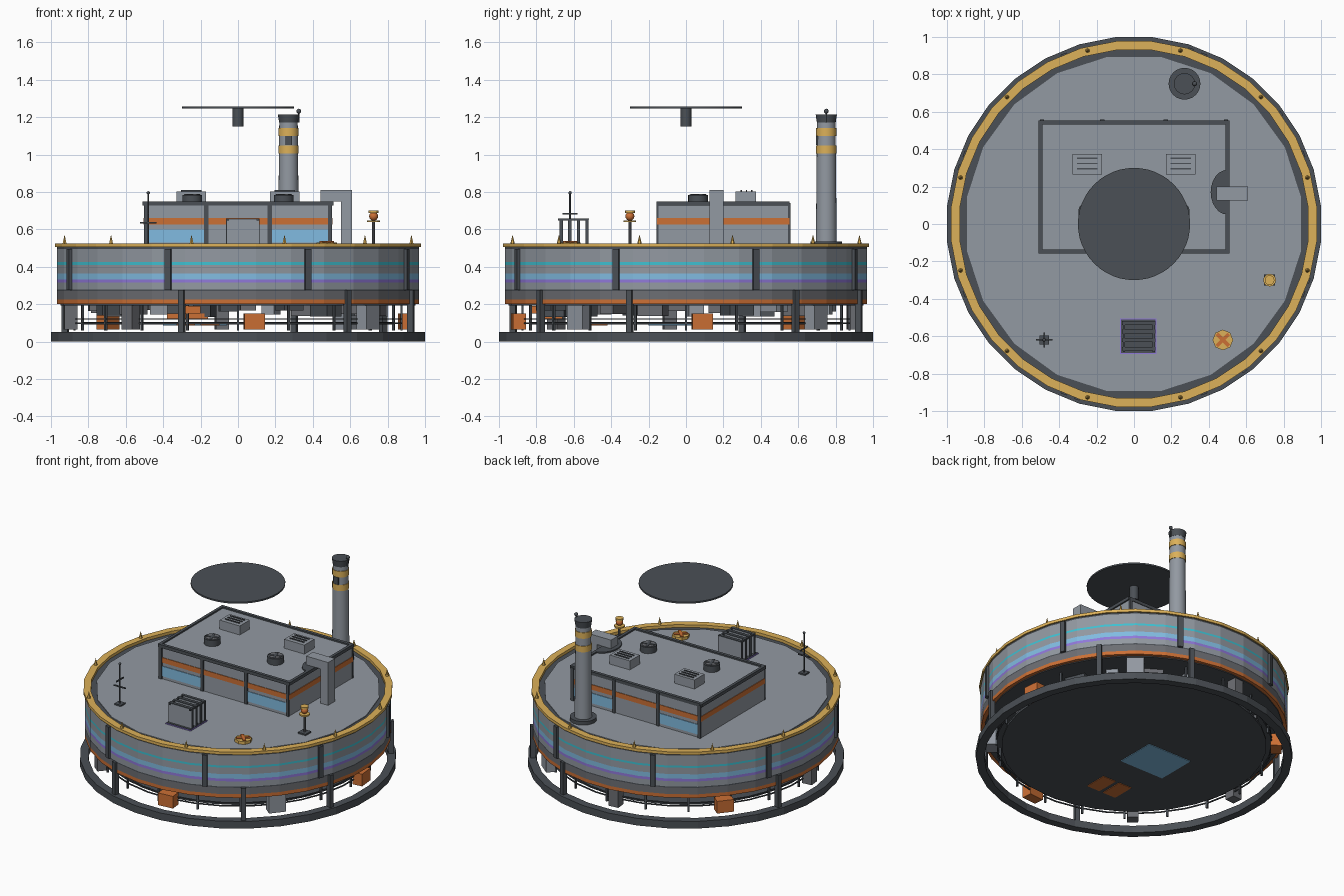
import bpy, bmesh, math, random
from mathutils import Matrix, Vector

if "Cube" in bpy.data.objects:
    bpy.data.objects.remove(bpy.data.objects["Cube"])
random.seed(4)


def material(name, rgb):
    m = bpy.data.materials.new(name)
    m.use_nodes = True
    m.diffuse_color = (*rgb, 1)
    m.node_tree.nodes["Principled BSDF"].inputs["Base Color"].default_value = (*rgb, 1)
    return m


GREY = material("steel grey", (.29, .32, .36))
DARK = material("dark metal", (.07, .08, .092))
MID = material("mid grey", (.15, .155, .17))
GOLD = material("gold", (.72, .44, .1))
ORANGE = material("orange", (.6, .16, .035))
BLUE = material("window blue", (.22, .5, .75))
TEAL = material("teal", (.05, .53, .64))
PURPLE = material("purple", (.28, .19, .7))


def finish(name, bm, mats, smooth=False):
    bmesh.ops.recalc_face_normals(bm, faces=bm.faces)
    mesh = bpy.data.meshes.new(name)
    bm.to_mesh(mesh)
    bm.free()
    for m in mats:
        mesh.materials.append(m)
    ob = bpy.data.objects.new(name, mesh)
    bpy.context.scene.collection.objects.link(ob)
    if smooth:
        for o in bpy.context.selected_objects:
            o.select_set(False)
        ob.select_set(True)
        bpy.context.view_layer.objects.active = ob
        bpy.ops.object.shade_smooth_by_angle()
    return ob


def box(name, lo, hi, mat, turn=0):
    """Box between two corners, then turned about the vertical axis of the model."""
    lo, hi = Vector(lo), Vector(hi)
    bm = bmesh.new()
    bmesh.ops.create_cube(bm, size=1, matrix=Matrix.Rotation(math.radians(turn), 4, 'Z')
                          @ Matrix.Translation((lo + hi) / 2) @ Matrix.Diagonal((*(hi - lo), 1)))
    return finish(name, bm, [mat])


def cyl(name, x, y, z0, z1, r0, mat, r1=None, n=24, smooth=True):
    bm = bmesh.new()
    bmesh.ops.create_cone(bm, cap_ends=True, segments=n, radius1=r0, radius2=r0 if r1 is None else r1,
                          depth=z1 - z0, matrix=Matrix.Translation((x, y, (z0 + z1) / 2)))
    return finish(name, bm, [mat], smooth)


def ball(name, x, y, z, r, mat):
    bm = bmesh.new()
    bmesh.ops.create_uvsphere(bm, u_segments=12, v_segments=8, radius=r, matrix=Matrix.Translation((x, y, z)))
    return finish(name, bm, [mat], True)


def lathe(name, profile, mats, n=32, index=None, closed=True):
    """Many-sided ring with flat sides toward the axes; index gives a material per profile edge."""
    bm = bmesh.new()
    rows = []
    for r, z in profile:
        a = [2 * math.pi * (i + .5) / n for i in range(n)]
        rows.append([bm.verts.new((r * math.cos(t), r * math.sin(t), z)) for t in a])
    for k in range(len(rows) if closed else len(rows) - 1):
        p, q = rows[k], rows[(k + 1) % len(rows)]
        for i in range(n):
            f = bm.faces.new((p[i], p[(i + 1) % n], q[(i + 1) % n], q[i]))
            f.material_index = index[k] if index else 0
    if not closed:
        for row, k in ((rows[0], 0), (rows[-1], -1)):
            f = bm.faces.new(row)
            f.material_index = index[k] if index else 0
    return finish(name, bm, mats)


def ring(name, r0, r1, z0, z1, mat, n=32):
    return lathe(name, [(r0, z0), (r1, z0), (r1, z1), (r0, z1)], [mat], n)


# Base ring, floor and handrails
ring("base_ring", .95, 1.004, 0, .05, DARK)
cyl("lower_floor", 0, 0, .09, .105, .84, DARK, n=32, smooth=False)
for z in (.095, .117):
    ring("lower_rail", .872, .88, z, z + .007, DARK)
box("floor_hatch_blue", (-.4, -.2, .086), (-.06, .08, .09), BLUE)
for x in (-.33, -.2):
    box("floor_hatch_orange", (x, -.58, .086), (x + .1, -.42, .09), ORANGE)

# Drum wall with painted bands
bands = [(.2, 2), (.225, 3), (.27, 1), (.278, 0), (.315, 4), (.333, 5), (.365, 0), (.41, 6), (.424, 0), (.495, 1)]
heights = [z for z, m in bands] + [.505]
lathe("drum", [(.973, z) for z in heights], [GREY, DARK, ORANGE, MID, PURPLE, BLUE, TEAL],
      index=[m for z, m in bands], closed=False)
cyl("drum_underside", 0, 0, .194, .2, .95, DARK, n=32, smooth=False)
ring("rim", .935, .982, .505, .525, GOLD)
lathe("deck", [(.905, .49), (.905, .51)], [GREY], n=20, closed=False)

# Rim spikes
for i in range(12):
    a = math.radians(15 + 30 * i)
    cyl("rim_spike", .96 * math.cos(a), .96 * math.sin(a), .52, .572, .013, GOLD, 0, 6, False)

# Wall ribs, lower legs and hanging boxes
paints = (ORANGE, GREY, ORANGE, GREY, MID, ORANGE, MID, MID)
for i, paint in enumerate(paints):
    box("wall_rib", (-.017, -.985, .275), (.017, -.95, .495), DARK, 22.5 + 45 * i)
    half = .035 if paint is MID else .055
    box("service_box", (-half, -.935, .065), (half, -.865, .15 if paint is ORANGE else .2), paint, 5.5 + 45 * i)
for a in (-18, 37, 72, 127, 162, 252):
    box("ring_leg", (-.015, -.988, .04), (.015, -.955, .275), DARK, a)

# Machinery between floor and drum
for i in range(20):
    w, h = random.uniform(.03, .08), random.uniform(.03, .07)
    box("machine", (-w, -.8, .2 - h), (w, -.66, .2), random.choice((DARK, MID, GREY)), 18 * i + 4)
    box("thin_strut", (-.006, -.88, .06), (.006, -.868, .2), DARK, 18 * i)
box("orange_machine", (-.38, -.78, .12), (-.16, -.66, .15), ORANGE)
box("orange_machine_top", (-.3, -.84, .15), (-.2, -.72, .19), ORANGE)

# Rooftop house
box("house", (-.5, -.15, .5), (.5, .55, .74), GREY)
box("house_band", (-.504, -.154, .625), (.504, .554, .66), ORANGE)
for y0, y1 in ((-.154, -.15), (.55, .554)):
    for x in (-.48, .18):
        box("house_window", (x, y0, .53), (x + .3, y1, .6), BLUE)
    for x in (-.492, -.17, .17, .492):
        box("house_post", (x - .011, y0 - .004, .5), (x + .011, y1 + .004, .74), DARK)
for y in (-.15, .54):
    box("roof_edge", (-.51, y - .008, .728), (.51, y + .014, .75), DARK)
for x in (-.5, .5):
    box("roof_edge", (x - .01, -.155, .728), (x + .01, .55, .75), DARK)

# Roof fans and louvred vents
for x in (-.245, .245):
    cyl("fan", x, .065, .74, .783, .053, DARK)
    cyl("fan_face", x, .065, .783, .786, .042, MID)
    for t in (0, 90):
        blade = box("fan_blade", (-.045, -.008, 0), (.045, .008, .004), DARK, t + 20)
        blade.location = (x, .065, .785)
for x in (-.25, .25):
    box("vent", (x - .078, .265, .74), (x + .078, .375, .803), GREY)
    for k in range(3):
        y = .292 + .028 * k
        box("vent_slat", (x - .055, y, .803), (x + .055, y + .007, .809), DARK)

# Side duct with half round plate
box("duct_top", (.44, .125, .75), (.61, .2, .81), GREY)
box("duct_drop", (.55, .125, .5), (.61, .2, .75), GREY)
bm = bmesh.new()
arc = [math.radians(90 + 15 * i) for i in range(13)]
face = bm.faces.new([bm.verts.new((.5 + .09 * math.cos(a), .17 + .12 * math.sin(a), .741)) for a in arc])
top = bmesh.ops.extrude_face_region(bm, geom=[face])["geom"]
bmesh.ops.translate(bm, vec=(0, 0, .009), verts=[v for v in top if isinstance(v, bmesh.types.BMVert)])
finish("duct_plate", bm, [DARK])

# Chimney
cx, cy = .27, .75
cyl("chimney_base", cx, cy, .5, .535, .085, DARK)
cyl("chimney", cx, cy, .5, 1.2, .056, GREY, .049)
for z in (1.005, 1.1):
    cyl("chimney_band", cx, cy, z, z + .042, .054, GOLD)
cyl("chimney_cap", cx, cy, 1.17, 1.215, .05, DARK, .057)
box("chimney_plate", (cx - .015, cy - .056, 1.05), (cx + .02, cy - .045, 1.1), DARK)
cyl("chimney_pin", cx + .055, cy, 1.17, 1.23, .005, DARK, n=8)
ball("chimney_light", cx + .055, cy, 1.232, .013, DARK)

# Overhead disc
cyl("overhead_disc", 0, 0, 1.246, 1.257, .3, DARK, n=48)
cyl("disc_hub", 0, 0, 1.15, 1.246, .029, DARK)

# Antenna mast
mx, my = -.48, -.62
box("mast_base", (mx - .025, my - .025, .5), (mx + .025, my + .025, .52), DARK)
cyl("mast", mx, my, .5, .795, .005, DARK, n=8)
box("mast_bar_x", (mx - .045, my - .004, .63), (mx + .045, my + .004, .638), DARK)
box("mast_bar_y", (mx - .004, my - .04, .68), (mx + .004, my + .04, .688), DARK)
ball("mast_tip", mx, my, .795, .009, DARK)

# Radiator stack
box("radiator_base", (-.07, -.69, .5), (.115, -.51, .52), DARK)
box("radiator_trim", (-.074, -.694, .511), (.119, -.506, .517), PURPLE)
for k in range(4):
    y = -.675 + .046 * k
    box("radiator_fin", (-.06, y, .515), (.112, y + .016, .652), GREY)
    box("radiator_fin_edge", (-.063, y - .002, .652), (.115, y + .018, .659), DARK)
    for x in (-.064, .112):
        box("radiator_fin_side", (x, y - .001, .515), (x + .004, y + .017, .655), DARK)
for x in (-.06, .1):
    box("radiator_tie", (x, -.685, .646), (x + .012, -.53, .657), DARK)

# Beacon lamp
lx, ly = .725, -.3
box("lamp_base", (lx - .03, ly - .03, .5), (lx + .03, ly + .03, .52), DARK)
cyl("lamp_pole", lx, ly, .5, .64, .008, MID, n=8)
cyl("lamp_tray", lx, ly, .638, .648, .034, GOLD, n=12)
ball("lamp_bulb", lx, ly, .67, .024, ORANGE)
cyl("lamp_cap", lx, ly, .686, .7, .026, GOLD, n=12)

# Deck hatch with cross
cyl("hatch", .475, -.62, .5, .53, .055, GOLD, n=8, smooth=False)
for t in (45, 135):
    bar = box("hatch_cross", (-.045, -.01, 0), (.045, .01, .008), ORANGE, t)
    bar.location = (.475, -.62, .53)
